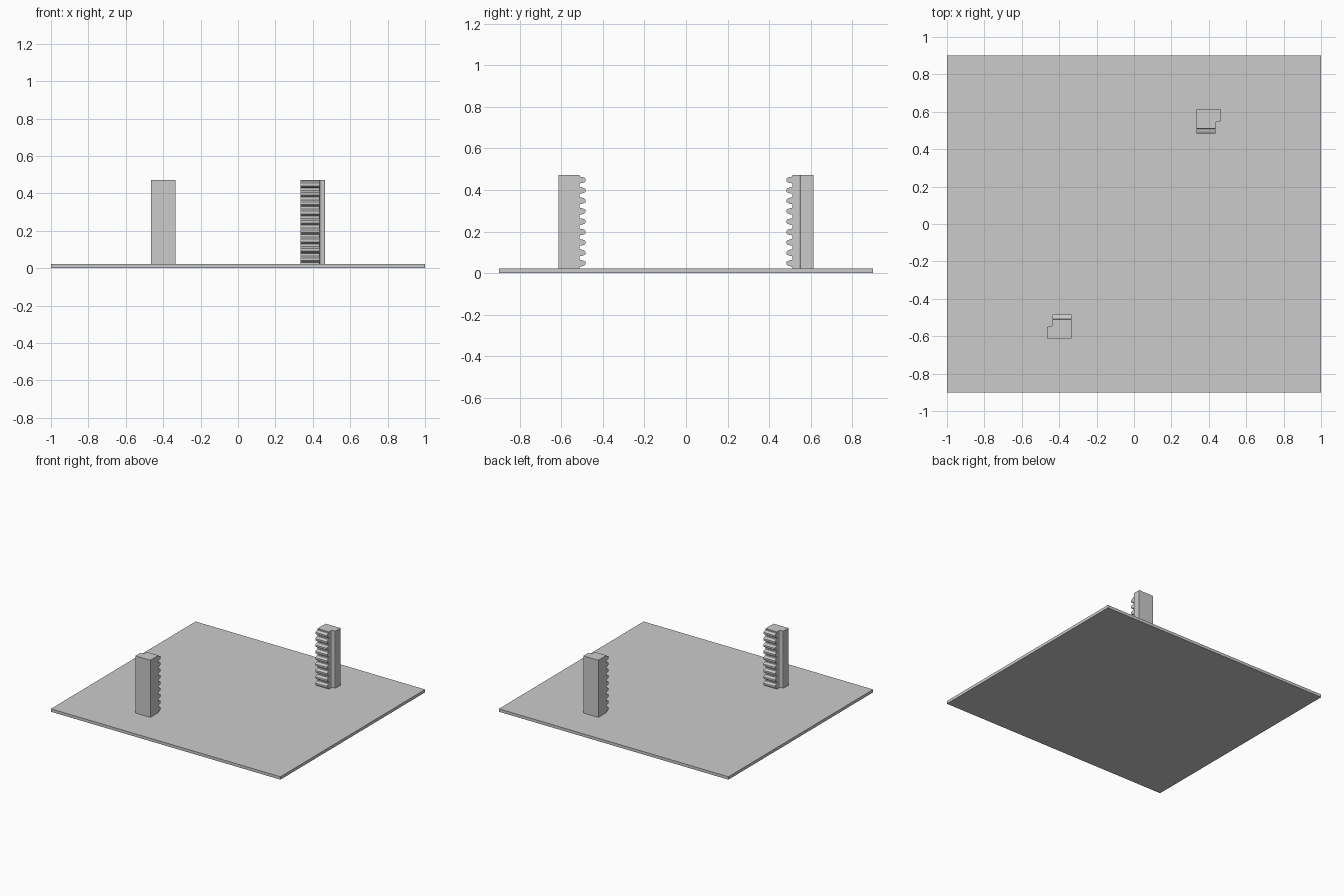
import bpy, bmesh, math

if "Cube" in bpy.data.objects:
    bpy.data.objects.remove(bpy.data.objects["Cube"])

PLATE_Z = 0.023
PITCH, TEETH = 0.05, 9
TOP_Z = PLATE_Z + PITCH * TEETH


def prism(name, points, offset):
    """Extrude a closed 3D outline along an offset vector."""
    bm = bmesh.new()
    face = bm.faces.new([bm.verts.new(p) for p in points])
    ext = bmesh.ops.extrude_face_region(bm, geom=[face])
    moved = [v for v in ext["geom"] if isinstance(v, bmesh.types.BMVert)]
    bmesh.ops.translate(bm, verts=moved, vec=offset)
    bmesh.ops.recalc_face_normals(bm, faces=bm.faces)
    mesh = bpy.data.meshes.new(name)
    bm.to_mesh(mesh)
    bm.free()
    obj = bpy.data.objects.new(name, mesh)
    bpy.context.collection.objects.link(obj)
    return obj


def arc(cx, cy, r, a0, a1, n=5):
    return [(cx + r * math.cos(math.radians(a0 + (a1 - a0) * i / n)),
             cy + r * math.sin(math.radians(a0 + (a1 - a0) * i / n)))
            for i in range(n + 1)]


# Base plate
prism("base_plate", [(-1, -0.9, 0), (1, -0.9, 0), (1, 0.9, 0), (-1, 0.9, 0)],
      (0, 0, PLATE_Z))

# Rack post: stepped section with a filleted side flange
section = [(0.335, 0.484), (0.435, 0.484)]
section += arc(0.451, 0.533, 0.016, 180, 90)
section += arc(0.459, 0.555, 0.006, -90, 0, 3)
section += [(0.465, 0.612), (0.335, 0.612)]
rack = prism("rack_back", [(x, y, PLATE_Z) for x, y in section],
             (0, 0, TOP_Z - PLATE_Z))

# Tooth gaps: comb outline in the y-z plane, cut out of the post
root, tip = 0.511, 0.484
outline = [(0.45, PLATE_Z - 0.05), (root, PLATE_Z - 0.05)]
for i in range(TEETH):
    c = PLATE_Z + PITCH * (i + 0.5)
    half = [(root, 0.013), (root - 0.003, 0.0155), (root - 0.010, 0.0150),
            (tip + 0.004, 0.0105), (tip, 0.007)]
    half[0] = (root, 0.018)
    outline += [(y, c - w) for y, w in half]
    outline += [(y, c + w) for y, w in reversed(half)]
outline += [(root, TOP_Z + 0.05), (0.45, TOP_Z + 0.05)]
cutter = prism("tooth_gap_cutter", [(0.3, y, z) for y, z in outline], (0.2, 0, 0))
cutter.hide_render = True

mod = rack.modifiers.new("tooth_gaps", "BOOLEAN")
mod.operation = "DIFFERENCE"
mod.solver = "EXACT"
mod.object = cutter
deps = bpy.context.evaluated_depsgraph_get()
baked = bpy.data.meshes.new_from_object(rack.evaluated_get(deps))
rack.modifiers.clear()
rack.data = baked
bpy.data.objects.remove(cutter)

# Opposite rack, turned half a revolution
front = bpy.data.objects.new("rack_front", baked)
front.rotation_euler.z = math.pi
bpy.context.collection.objects.link(front)
